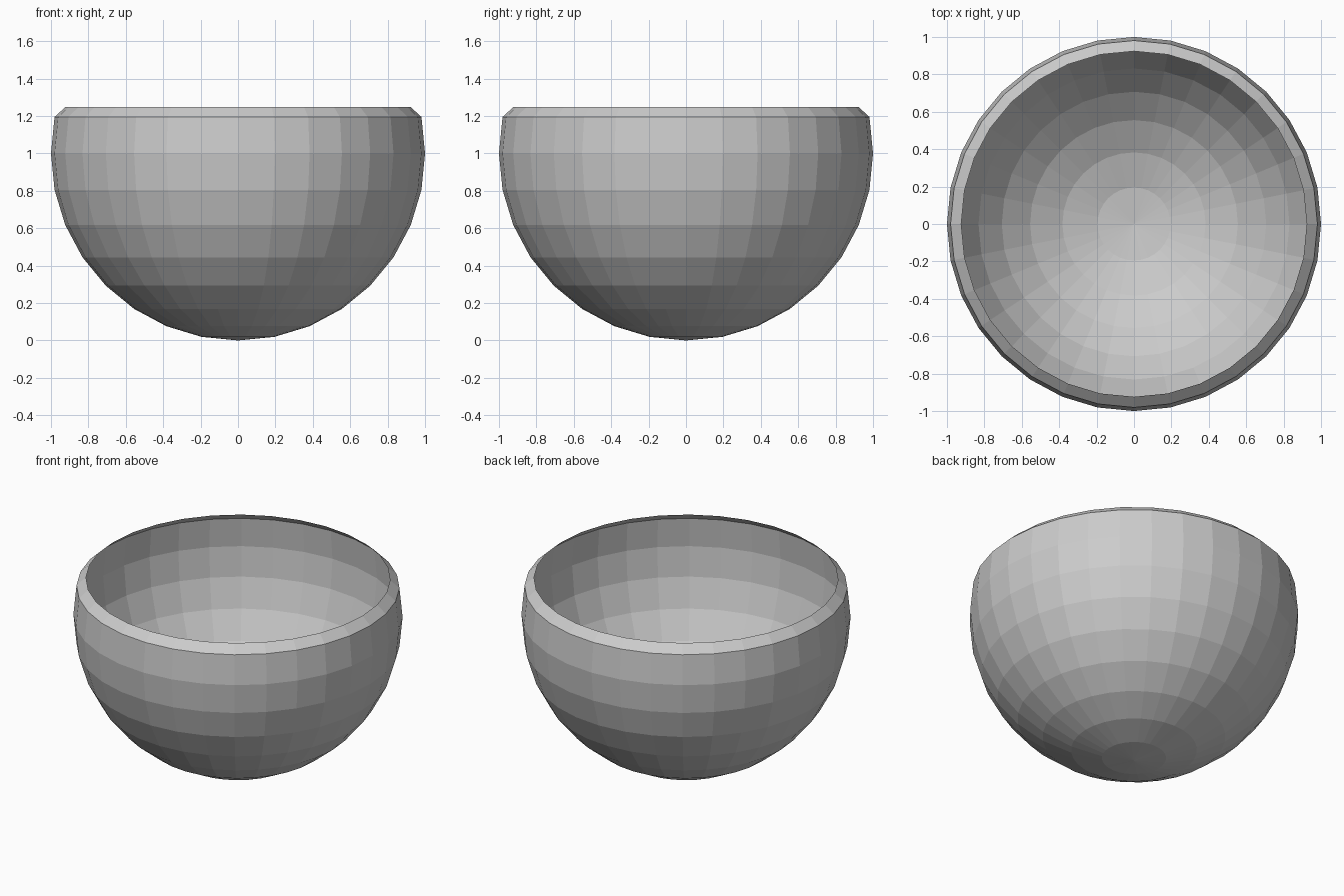
import bpy, bmesh

if "Cube" in bpy.data.objects:
    bpy.data.objects.remove(bpy.data.objects["Cube"])

# Bowl: lower part of a flat-shaded sphere, open at the top, single sheet
bm = bmesh.new()
bmesh.ops.create_uvsphere(bm, u_segments=32, v_segments=16, radius=1.0)
bmesh.ops.delete(bm, geom=[v for v in bm.verts if v.co.z > 0.45], context='VERTS')

# Rim: the topmost ring is pressed down into a shallow inward bevel
for v in bm.verts:
    if v.co.z > 0.3:
        v.co.z = 0.247
    v.co.z += 1.0

mesh = bpy.data.meshes.new("bowl")
bm.to_mesh(mesh)
bm.free()
bowl = bpy.data.objects.new("bowl", mesh)
bpy.context.collection.objects.link(bowl)
